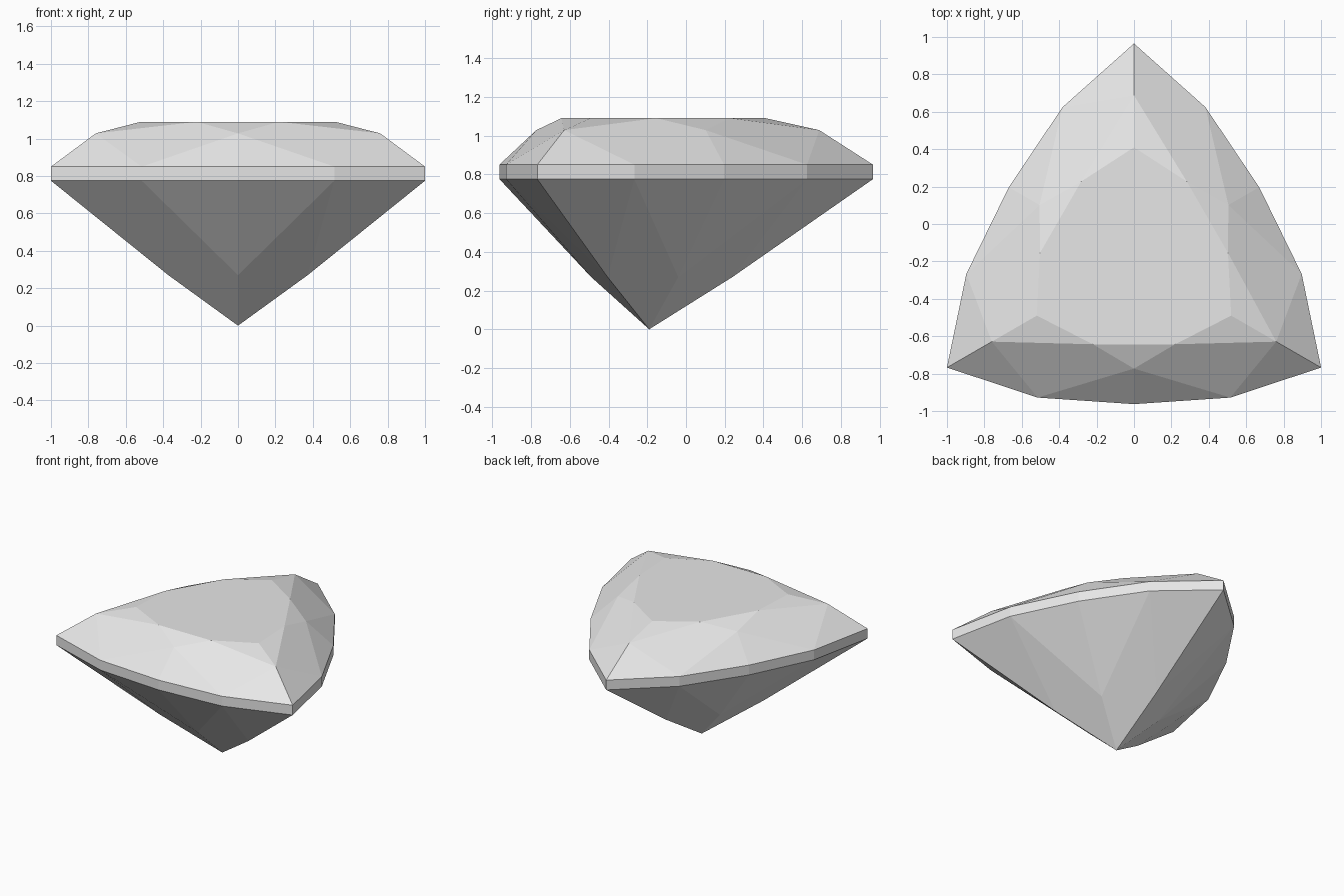
import bpy
import bmesh
from math import radians
from mathutils import Matrix, Vector

cube = bpy.data.objects.get("Cube")
if cube:
    bpy.data.objects.remove(cube)

# Heights of the cut
TABLE, CROWN, GIRDLE_TOP, GIRDLE_LOW, PAVILION = 1.09, 1.028, 0.85, 0.775, 0.27
CENTRE = Vector((0, -0.19, 0))

# One third of the facet corners, measured from the gem axis:
# the point towards the back and the curved side towards the front
sector = [
    # flat table: tip and the two ends of the side edge
    (0, 0.60, TABLE), (0.22, -0.453, TABLE), (-0.22, -0.453, TABLE),
    # crown break: tip and middle of the side
    (0, 0.878, CROWN), (0, -0.583, CROWN),
    # pavilion break: tip and middle of the side
    (0, 0.43, PAVILION), (0, -0.30, PAVILION),
]
for z in (GIRDLE_TOP, GIRDLE_LOW):
    sector += [(0, 1.155, z), (0.515, -0.738, z), (0, -0.773, z), (-0.515, -0.738, z)]

# Repeat the sector three times around the axis, closed by the culet point
bm = bmesh.new()
bm.verts.new(CENTRE)
for turn in range(3):
    spin = Matrix.Rotation(radians(120 * turn), 3, 'Z')
    for point in sector:
        bm.verts.new(spin @ Vector(point) + CENTRE)

# The cut stone is convex, so its facets are the hull; merge coplanar triangles
bmesh.ops.convex_hull(bm, input=bm.verts[:])
bmesh.ops.dissolve_limit(bm, angle_limit=radians(0.5),
                         verts=bm.verts[:], edges=bm.edges[:])
bmesh.ops.recalc_face_normals(bm, faces=bm.faces[:])

mesh = bpy.data.meshes.new("gemstone")
bm.to_mesh(mesh)
bm.free()

# Pale grey stone
grey = bpy.data.materials.new("pale grey")
grey.use_nodes = True
colour = (0.8, 0.8, 0.8, 1)
grey.diffuse_color = colour
grey.node_tree.nodes["Principled BSDF"].inputs["Base Color"].default_value = colour
mesh.materials.append(grey)

gemstone = bpy.data.objects.new("gemstone", mesh)
bpy.context.collection.objects.link(gemstone)
